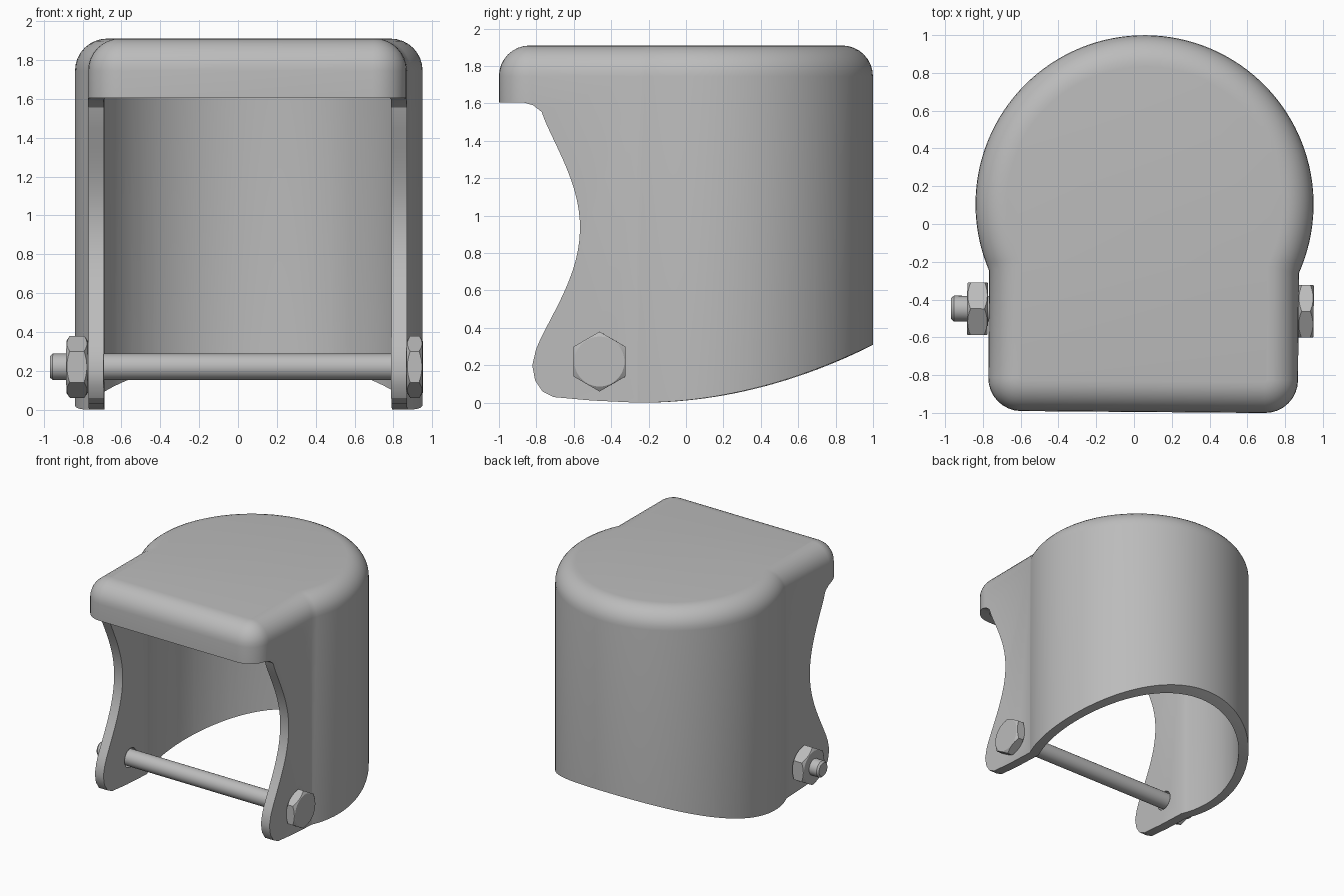
import bpy, bmesh, math
from mathutils import Matrix, Vector

if "Cube" in bpy.data.objects:
    bpy.data.objects.remove(bpy.data.objects["Cube"], do_unlink=True)

# One grey for everything
grey = bpy.data.materials.new("plain grey")
grey.use_nodes = True
grey.diffuse_color = (0.5, 0.5, 0.5, 1)
grey.node_tree.nodes["Principled BSDF"].inputs["Base Color"].default_value = (0.5, 0.5, 0.5, 1)

CX, CY, R = 0.055, 0.105, 0.895       # round back of the housing
HALF, FRONT, CORNER = 0.82, -0.995, 0.175
TOP, WALL, FILLET = 1.91, 0.08, 0.165
BOLT_Y, BOLT_Z = -0.455, 0.22


def make_object(name, bm):
    bmesh.ops.recalc_face_normals(bm, faces=bm.faces)
    mesh = bpy.data.meshes.new(name)
    bm.to_mesh(mesh)
    bm.free()
    mesh.materials.append(grey)
    obj = bpy.data.objects.new(name, mesh)
    bpy.context.collection.objects.link(obj)
    return obj


def select(obj):
    bpy.ops.object.select_all(action='DESELECT')
    obj.select_set(True)
    bpy.context.view_layer.objects.active = obj


def boolean(obj, cutter, operation):
    mod = obj.modifiers.new("cut", 'BOOLEAN')
    mod.object, mod.operation, mod.solver = cutter, operation, 'EXACT'
    select(obj)
    bpy.ops.object.modifier_apply(modifier=mod.name)
    bpy.data.objects.remove(cutter, do_unlink=True)


def bridge(bm, a, b):
    for i in range(len(a)):
        j = (i + 1) % len(a)
        bm.faces.new((a[i], a[j], b[j], b[i]))


def plan(inset):
    """Keyhole outline: round back joined to a round-cornered front."""
    r, w, c = R - inset, HALF - inset, CORNER - inset
    start = -math.acos(w / r)
    pts = []
    for i in range(81):
        a = start + (math.pi - 2 * start) * i / 80
        pts.append((CX + r * math.cos(a), CY + r * math.sin(a)))
    for side, first in ((-1, math.pi), (1, 1.5 * math.pi)):
        for i in range(9):
            a = first + math.pi / 2 * i / 8
            pts.append((CX + side * (w - c) + c * math.cos(a),
                        FRONT + CORNER + c * math.sin(a)))
    return pts


def shell_rings(bm, inset, top, fillet):
    """Vertical wall rolling over a fillet to a flat cap; returns the bottom ring."""
    levels = [(inset, -0.2)]
    for i in range(9):
        a = math.pi / 2 * i / 8
        levels.append((inset + fillet * (1 - math.cos(a)),
                       top - fillet * (1 - math.sin(a))))
    rings = [[bm.verts.new((x, y, z)) for x, y in plan(d)] for d, z in levels]
    for a, b in zip(rings, rings[1:]):
        bridge(bm, a, b)
    bm.faces.new(rings[-1])
    return rings[0]


def lathe_x(name, profile, sides, y, z):
    """Solid of revolution about x; profile is (x, radius)."""
    bm = bmesh.new()
    rings = []
    for x, r in profile:
        angles = [2 * math.pi * i / sides for i in range(sides)]
        rings.append([bm.verts.new((x, y + r * math.sin(a), z + r * math.cos(a)))
                      for a in angles])
    for a, b in zip(rings, rings[1:]):
        bridge(bm, a, b)
    bm.faces.new(rings[0])
    bm.faces.new(rings[-1])
    return make_object(name, bm)


# Hollow housing
bm = bmesh.new()
bridge(bm, shell_rings(bm, 0, TOP, FILLET), shell_rings(bm, WALL, TOP - WALL, 0.085))
housing = make_object("housing", bm)

# Side silhouette: curved bottom, scooped front, lip at the top
side = [(-1.2, 1.605), (-0.86, 1.605), (-0.81, 1.59), (-0.765, 1.555)]
tip = Vector((-0.765, 1.555))
heel = Vector((-0.795, 0.285))
for i in range(1, 24):                 # scoop bulging into the wall
    t = i / 24
    p = tip.lerp(heel, t)
    side.append((p.x + 0.22 * math.sin(math.pi * t) ** 1.15, p.y))
side.append(tuple(heel))
side += [(-0.815, 0.2), (-0.80, 0.12), (-0.76, 0.06), (-0.70, 0.03), (-0.5, 0.012)]
for i in range(29):
    y = -0.25 + 1.4 * i / 28
    side.append((y, 0.31 * ((y + 0.25) / 1.25) ** 2))
side += [(1.15, 2.1), (-1.2, 2.1)]
bm = bmesh.new()
ends = [[bm.verts.new((x, y, z)) for y, z in side] for x in (-1.3, 1.3)]
bridge(bm, *ends)
for ring in ends:
    bm.faces.new(ring)
boolean(housing, make_object("side_cutter", bm), 'INTERSECT')

# Bolt holes through both cheeks
boolean(housing, lathe_x("hole_cutter", [(-1.2, 0.08), (1.2, 0.08)], 32, BOLT_Y, BOLT_Z),
        'DIFFERENCE')


# Chamfered hexagons: prism trimmed by a barrel
def hexagon(name, x0, x1):
    obj = lathe_x(name, [(x0, 0.16), (x1, 0.16)], 6, BOLT_Y, BOLT_Z)
    c = 0.022
    barrel = lathe_x("barrel", [(x0 - 0.001, 0.132), (x0 + c, 0.166),
                                (x1 - c, 0.166), (x1 + 0.001, 0.132)], 48, BOLT_Y, BOLT_Z)
    boolean(obj, barrel, 'INTERSECT')
    return obj


head = hexagon("bolt_head", 0.873, 0.955)
nut = hexagon("bolt_nut", -0.88, -0.77)
rod = lathe_x("bolt_shank", [(-0.965, 0.055), (-0.95, 0.068), (0.9, 0.068)], 32,
              BOLT_Y, BOLT_Z)

# Slight turn of the whole assembly, then shading
for obj in (housing, head, nut, rod):
    obj.data.transform(Matrix.Rotation(math.radians(-0.45), 4, 'Z'))
    select(obj)
    bpy.ops.object.shade_smooth_by_angle(angle=math.radians(28 if obj is housing else 20))
